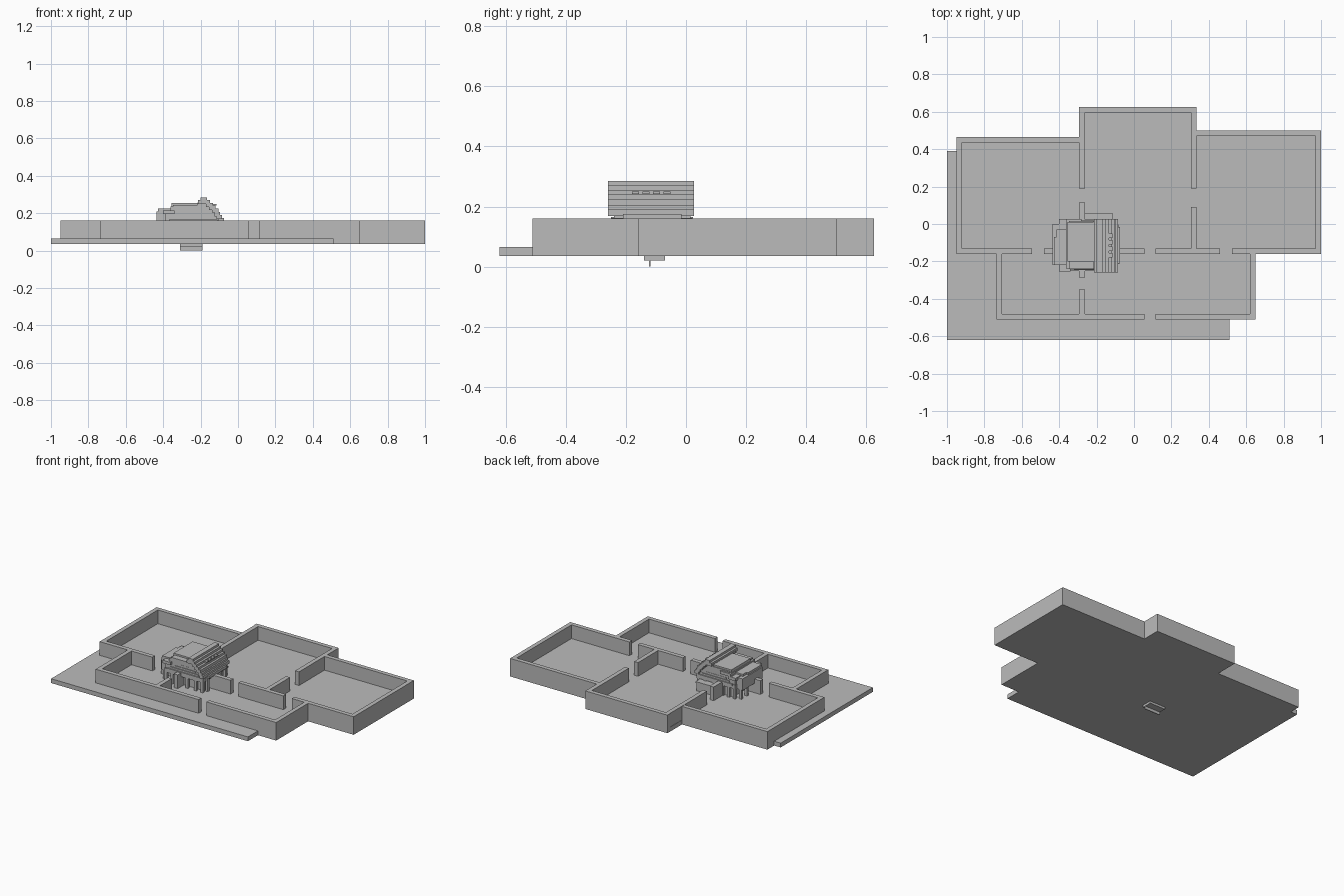
import bpy
import bmesh

if "Cube" in bpy.data.objects:
    bpy.data.objects.remove(bpy.data.objects["Cube"], do_unlink=True)

grey = bpy.data.materials.new("plain_grey")
grey.use_nodes = True
grey.diffuse_color = (0.5, 0.5, 0.5, 1)
grey.node_tree.nodes["Principled BSDF"].inputs["Base Color"].default_value = (0.5, 0.5, 0.5, 1)

FLOOR, TOP, BASE, T = 0.065, 0.16, 0.035, 0.03


def finish(name, bm):
    bmesh.ops.recalc_face_normals(bm, faces=bm.faces)
    mesh = bpy.data.meshes.new(name)
    bm.to_mesh(mesh)
    bm.free()
    mesh.materials.append(grey)
    obj = bpy.data.objects.new(name, mesh)
    bpy.context.collection.objects.link(obj)
    return obj


def box(name, x0, x1, y0, y1, z0, z1):
    bm = bmesh.new()
    bmesh.ops.create_cube(bm, size=1)
    for v in bm.verts:
        v.co = (x1 if v.co.x > 0 else x0, y1 if v.co.y > 0 else y0, z1 if v.co.z > 0 else z0)
    return finish(name, bm)


def prism(name, outline, vector, place):
    bm = bmesh.new()
    face = bm.faces.new([bm.verts.new(place(a, b)) for a, b in outline])
    moved = bmesh.ops.extrude_face_region(bm, geom=[face])["geom"]
    bmesh.ops.translate(bm, vec=vector, verts=[v for v in moved if isinstance(v, bmesh.types.BMVert)])
    return finish(name, bm)


def wall_x(name, x0, x1, y):
    box(name, x0, x1, y, y + T, FLOOR, TOP)


def wall_y(name, x, y0, y1):
    box(name, x, x + T, y0, y1, FLOOR, TOP)


# Ground floor with the terrace
plan = [(-1, -.62), (.51, -.62), (.51, -.51), (.65, -.51), (.65, -.16), (1, -.16),
        (1, .5), (.335, .5), (.335, .625), (-.295, .625), (-.295, .465),
        (-.95, .465), (-.95, .39), (-1, .39)]
prism("floor_slab", plan, (0, 0, FLOOR - BASE), lambda a, b: (a, b, BASE))

# Outer walls
wall_x("left_room_back_wall", -.95, -.295, .435)
wall_y("left_room_side_wall", -.95, -.13, .435)
wall_x("middle_room_back_wall", -.295, .335, .595)
wall_x("right_room_back_wall", .335, 1, .47)
wall_y("right_room_side_wall", .97, -.13, .47)
wall_y("front_room_left_wall", -.735, -.48, -.16)
wall_y("front_room_right_wall", .62, -.48, -.16)
wall_x("front_wall_left", -.735, .055, -.51)
wall_x("front_wall_right", .115, .65, -.51)

# Inner walls with door gaps
for i, (x0, x1) in enumerate([(-.95, -.545), (-.48, .055), (.115, .46), (.525, 1)]):
    wall_x(f"cross_wall_{i}", x0, x1, -.16)
for i, (y0, y1) in enumerate([(.19, .595), (-.13, .115), (-.285, -.16), (-.48, -.35)]):
    wall_y(f"left_partition_{i}", -.293, y0, y1)
for i, (y0, y1) in enumerate([(.09, -.13), (.19, .595)]):
    wall_y(f"right_partition_{i}", .305, min(y0, y1), max(y0, y1))

# Small pavilion: stepped roof, a shell above a recessed gable
roof = [(-.40, .16), (-.40, .21), (-.375, .21), (-.375, .225), (-.355, .225), (-.355, .255),
        (-.215, .255), (-.215, .27), (-.2, .27), (-.2, .285), (-.165, .285), (-.165, .27),
        (-.15, .27), (-.15, .255), (-.135, .255), (-.135, .24), (-.12, .24), (-.12, .225),
        (-.105, .225), (-.105, .205), (-.09, .205), (-.09, .16)]
right_steps = [(-.2, -.165, .285), (-.215, -.15, .27), (-.17, -.135, .255), (-.155, -.12, .24),
               (-.14, -.105, .225), (-.125, -.095, .205), (-.115, -.085, .19)]
for i, (x0, x1, z) in enumerate(right_steps):
    box(f"right_roof_step_{i}", x0, x1, -.26, .027, z - .022, z)
left_steps = [(-.355, -.2, -.2, .01, .255), (-.36, -.28, -.24, .027, .235),
              (-.40, -.34, -.255, .027, .215), (-.415, -.35, -.22, -.03, .225)]
for i, (x0, x1, y0, y1, z) in enumerate(left_steps):
    box(f"left_roof_step_{i}", x0, x1, y0, y1, z - .02, z)
gable = [(-.245 + (a + .245) * .92, TOP + (b - TOP) * .88) for a, b in roof]
prism("gable_block", gable, (0, .255, 0), lambda a, b: (a, -.24, b))

# Gable trim following the roof steps
for i, (w, z) in enumerate([(.13, .165), (.105, .18), (.08, .195), (.05, .21)]):
    box(f"gable_trim_{i}", -.24 - w, -.24 + w, -.25 + i * .003, .023 - i * .003, z - .012, z)

# Bays, eaves and roof windows
box("left_bay", -.435, -.37, -.22, 0, .13, .21)
box("left_bay_cap", -.428, -.37, -.22, -.07, .21, .225)
box("right_eave", -.12, -.075, -.21, -.015, .155, .175)
for i in range(4):
    y = -.18 + i * .035
    box(f"roof_window_{i}", -.14, -.115, y, y + .024, .241, .25)

# Pavilion body, columns and back porch
box("pavilion_body", -.36, -.11, -.215, .0, FLOOR, TOP + .01)
box("pavilion_lintel", -.39, -.095, -.25, .02, .135, .162)
box("back_porch", -.26, -.12, .0, .055, FLOOR, .12)
box("back_porch_cap", -.265, -.115, .0, .06, .12, .13)
for i, x in enumerate([-.39, -.345, -.3, -.23, -.165, -.115]):
    box(f"front_column_{i}", x, x + .018, -.247, -.229, FLOOR, .14)
    box(f"back_column_{i}", x, x + .018, .0, .018, FLOOR, .14)
for i, y in enumerate([-.215, -.15, -.08, -.02]):
    box(f"left_column_{i}", -.425, -.405, y, y + .018, FLOOR, .14)
    box(f"right_column_{i}", -.1, -.082, y, y + .018, FLOOR, .158)

# Fixture under the floor
box("under_box", -.31, -.19, -.14, -.07, .02, BASE)
box("under_fin", -.31, -.19, -.123, -.118, 0, .02)
